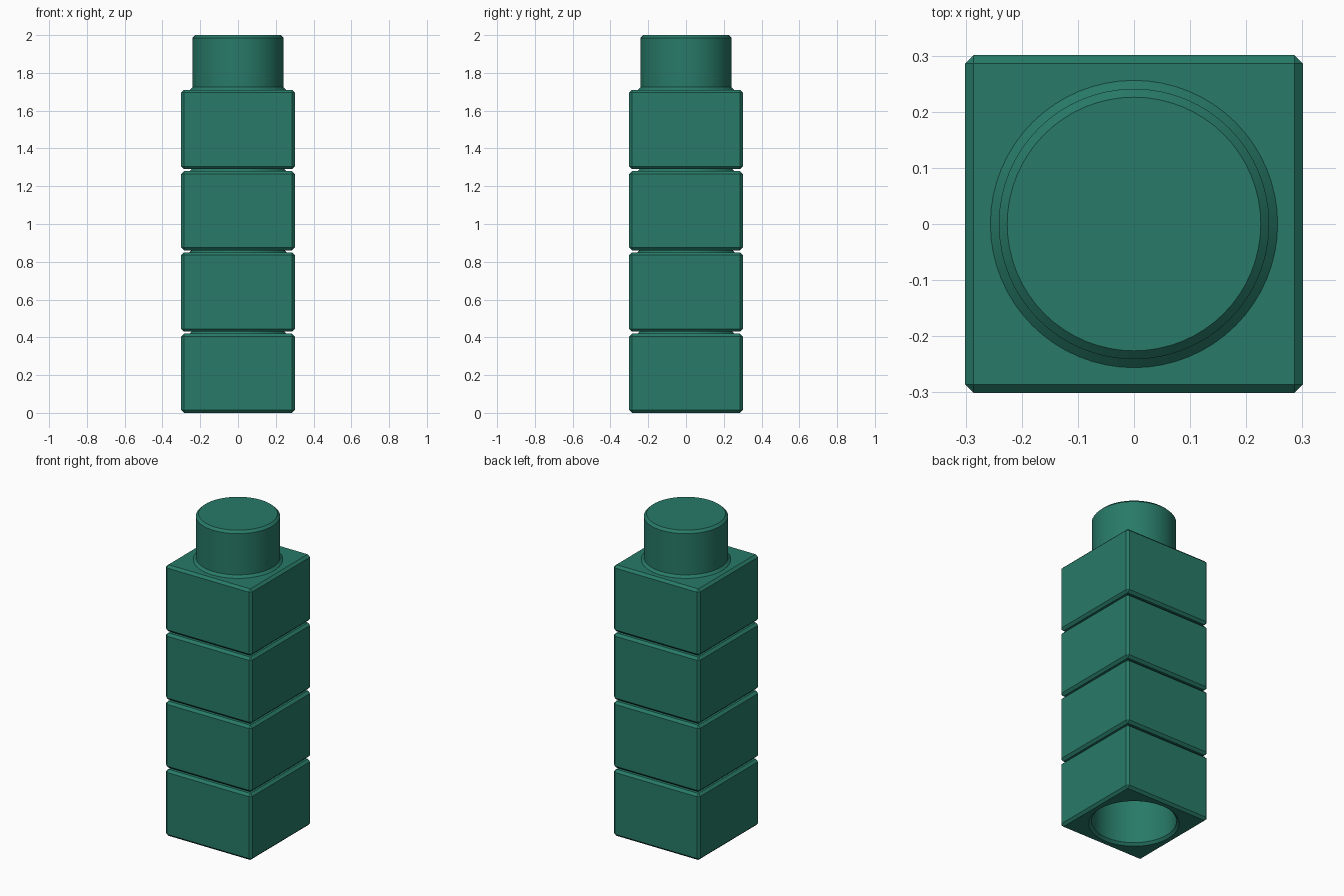
import bpy, bmesh, math
from mathutils import Matrix, Vector

if "Cube" in bpy.data.objects:
    bpy.data.objects.remove(bpy.data.objects["Cube"], do_unlink=True)

# Dimensions
HALF, BODY_H, PITCH, COUNT = 0.301, 0.42, 0.43, 4
CHAMFER, PEG_R, PEG_H = 0.015, 0.241, 0.29
SOCKET_R, SOCKET_DEPTH = 0.243, 0.30

green = bpy.data.materials.new("deep_green")
green.use_nodes = True
colour = (0.021, 0.195, 0.138, 1)
green.diffuse_color = colour
green.node_tree.nodes["Principled BSDF"].inputs["Base Color"].default_value = colour


def make_object(name, bm):
    bmesh.ops.recalc_face_normals(bm, faces=bm.faces)
    mesh = bpy.data.meshes.new(name)
    bm.to_mesh(mesh)
    bm.free()
    mesh.materials.append(green)
    obj = bpy.data.objects.new(name, mesh)
    bpy.context.collection.objects.link(obj)
    return obj


def lathe(name, profile, segments=64):
    """Closed solid of revolution from (radius, height) pairs."""
    bm = bmesh.new()
    rings = []
    for radius, z in profile:
        circle = bmesh.ops.create_circle(bm, segments=segments, radius=radius,
                                         matrix=Matrix.Translation((0, 0, z)))
        rings.append(circle["verts"])
    for low, high in zip(rings, rings[1:]):
        for i in range(segments):
            j = (i + 1) % segments
            bm.faces.new((low[i], low[j], high[j], high[i]))
    bm.faces.new(rings[0])
    bm.faces.new(rings[-1])
    return make_object(name, bm)


def select_only(obj):
    bpy.ops.object.select_all(action='DESELECT')
    obj.select_set(True)
    bpy.context.view_layer.objects.active = obj


def smooth(obj):
    select_only(obj)
    bpy.ops.object.shade_smooth_by_angle(angle=math.radians(30))


# Chamfered square body
bm = bmesh.new()
bmesh.ops.create_cube(bm, size=1)
bmesh.ops.scale(bm, vec=Vector((2 * HALF, 2 * HALF, BODY_H)), verts=bm.verts)
bmesh.ops.translate(bm, vec=Vector((0, 0, BODY_H / 2)), verts=bm.verts)
bmesh.ops.bevel(bm, geom=bm.edges[:], offset=CHAMFER, segments=1,
                affect='EDGES', profile=0.5)
body = make_object("block_body_1", bm)

# Round socket with a flared mouth in the underside
cutter = lathe("socket_cutter", [
    (SOCKET_R + 2 * CHAMFER, -CHAMFER), (SOCKET_R, CHAMFER),
    (SOCKET_R, SOCKET_DEPTH)])
cutter.hide_render = True
cut = body.modifiers.new("socket", 'BOOLEAN')
cut.operation = 'DIFFERENCE'
cut.solver = 'EXACT'
cut.object = cutter
select_only(body)
bpy.ops.object.modifier_apply(modifier=cut.name)
bpy.data.objects.remove(cutter, do_unlink=True)
smooth(body)

# Peg with a flared foot and chamfered rim
top = BODY_H + PEG_H
peg = lathe("peg_1", [
    (PEG_R + CHAMFER, BODY_H - 0.01), (PEG_R + CHAMFER, BODY_H),
    (PEG_R, BODY_H + CHAMFER), (PEG_R, top - CHAMFER),
    (PEG_R - CHAMFER, top)])
smooth(peg)

# Stack the blocks, each peg plugging into the socket above
for n in range(1, COUNT):
    for part, name in ((body, "block_body"), (peg, "peg")):
        copy = bpy.data.objects.new(f"{name}_{n + 1}", part.data)
        copy.location.z = n * PITCH
        bpy.context.collection.objects.link(copy)
